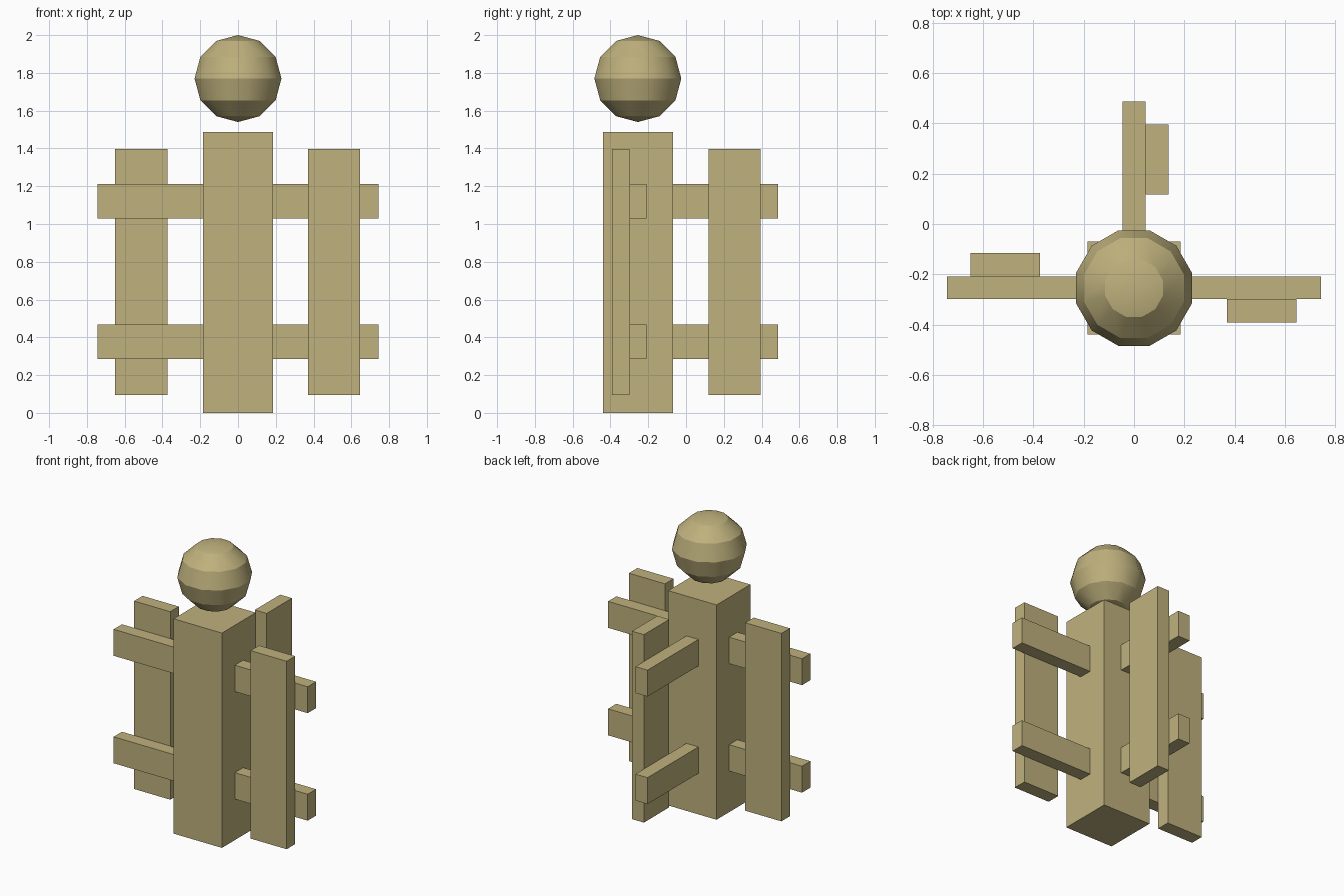
import bpy
import math

if "Cube" in bpy.data.objects:
    bpy.data.objects.remove(bpy.data.objects["Cube"])

wood = bpy.data.materials.new("pale_wood")
wood.diffuse_color = (0.52, 0.44, 0.205, 1)
wood.use_nodes = True
wood.node_tree.nodes["Principled BSDF"].inputs["Base Color"].default_value = wood.diffuse_color


def box(name, x, y, z):
    """Axis-aligned box from (min, max) pairs."""
    centre = [(a + b) / 2 for a, b in (x, y, z)]
    bpy.ops.mesh.primitive_cube_add(size=1, location=centre)
    ob = bpy.context.object
    ob.name = name
    ob.scale = [b - a for a, b in (x, y, z)]
    bpy.ops.object.transform_apply(location=False, rotation=False, scale=True)
    ob.data.materials.append(wood)
    return ob


POST_Y = -0.255

# Square corner post
box("post", (-0.185, 0.185), (POST_Y - 0.185, POST_Y + 0.185), (0, 1.487))

# Two levels of rails: one pair running sideways, one pair running back
for level, z in (("lower", (0.284, 0.467)), ("upper", (1.028, 1.211))):
    box(f"{level}_cross_rail", (-0.743, 0.743), (-0.299, -0.208), z)
    box(f"{level}_back_rail", (-0.046, 0.046), (POST_Y, 0.487), z)

# One upright plank on each arm
plank_z = (0.096, 1.397)
box("left_plank", (-0.65, -0.373), (-0.208, -0.115), plank_z)
box("right_plank", (0.37, 0.647), (-0.392, -0.299), plank_z)
box("back_plank", (0.046, 0.137), (0.118, 0.395), plank_z)

# Faceted ball floating above the post, with flats facing each axis
bpy.ops.mesh.primitive_uv_sphere_add(
    segments=12, ring_count=6, radius=0.23,
    location=(0, POST_Y, 1.77), rotation=(0, 0, math.radians(15)))
ball = bpy.context.object
ball.name = "ball_finial"
widen = 1 / math.cos(math.radians(15))
ball.scale = (widen, widen, 1)
bpy.ops.object.transform_apply(location=False, rotation=True, scale=True)
ball.data.materials.append(wood)
bpy.ops.object.shade_smooth_by_angle(angle=math.radians(29.5))
